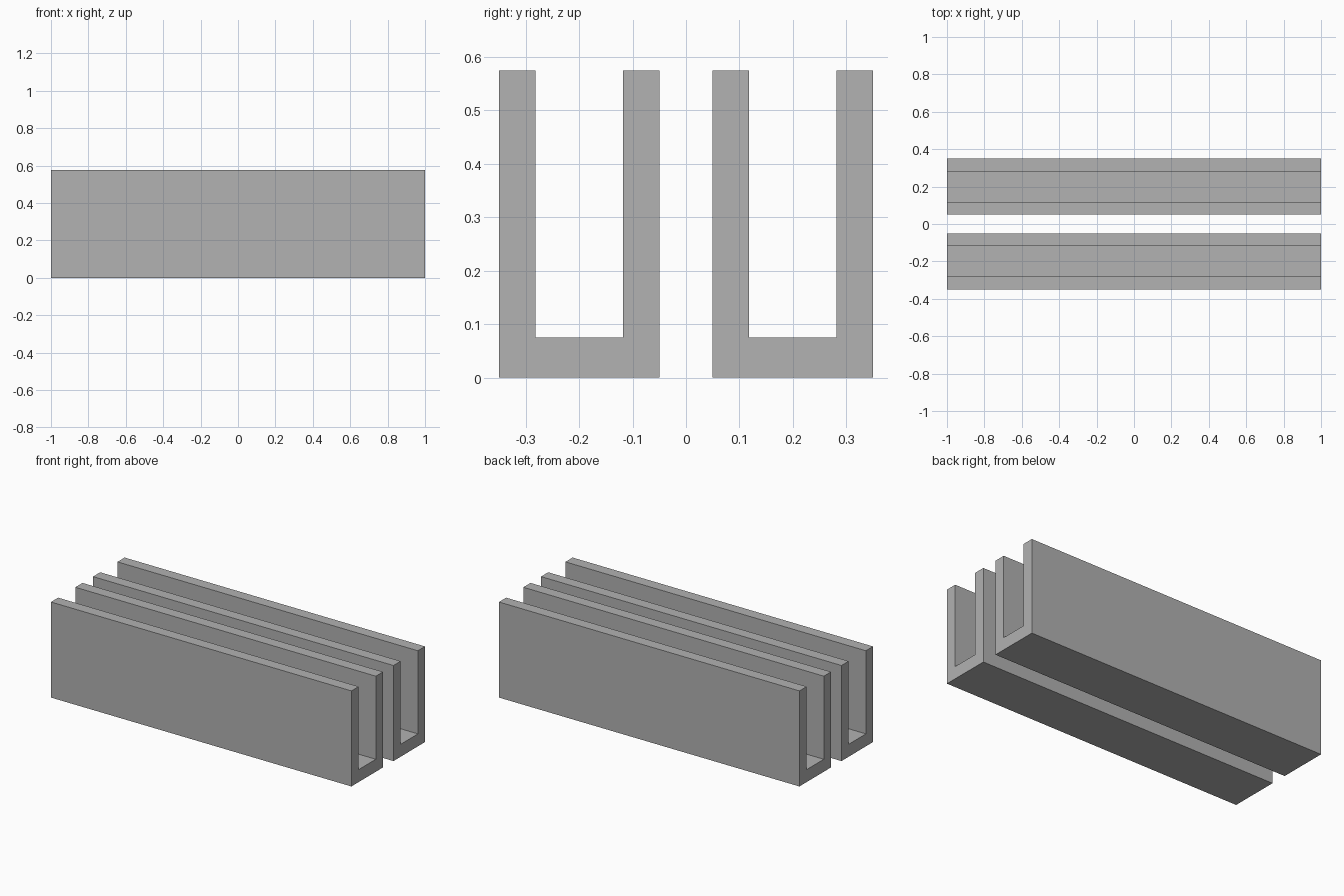
import bpy
import bmesh

cube = bpy.data.objects.get("Cube")
if cube:
    bpy.data.objects.remove(cube, do_unlink=True)

LENGTH, WIDTH, HEIGHT = 2.0, 0.3, 0.575
WALL, FLOOR = 0.068, 0.075

# Single plain grey
grey = bpy.data.materials.new("plain_grey")
grey.use_nodes = True
colour = (0.445, 0.445, 0.445, 1)
grey.diffuse_color = colour
grey.node_tree.nodes["Principled BSDF"].inputs["Base Color"].default_value = colour


def channel(name, y):
    """U-shaped profile extruded along x, centred on y."""
    outer, inner = WIDTH / 2, WIDTH / 2 - WALL
    profile = [(-outer, 0), (outer, 0), (outer, HEIGHT), (inner, HEIGHT),
               (inner, FLOOR), (-inner, FLOOR), (-inner, HEIGHT), (-outer, HEIGHT)]
    bm = bmesh.new()
    face = bm.faces.new([bm.verts.new((-LENGTH / 2, py, pz)) for py, pz in profile])
    result = bmesh.ops.extrude_face_region(bm, geom=[face], use_keep_orig=True)
    moved = [v for v in result["geom"] if isinstance(v, bmesh.types.BMVert)]
    bmesh.ops.translate(bm, verts=moved, vec=(LENGTH, 0, 0))
    bmesh.ops.recalc_face_normals(bm, faces=bm.faces)
    mesh = bpy.data.meshes.new(name)
    bm.to_mesh(mesh)
    bm.free()
    mesh.materials.append(grey)
    obj = bpy.data.objects.new(name, mesh)
    obj.location.y = y
    bpy.context.collection.objects.link(obj)


# Two parallel open-topped channels
channel("front_channel", -0.2)
channel("back_channel", 0.2)
